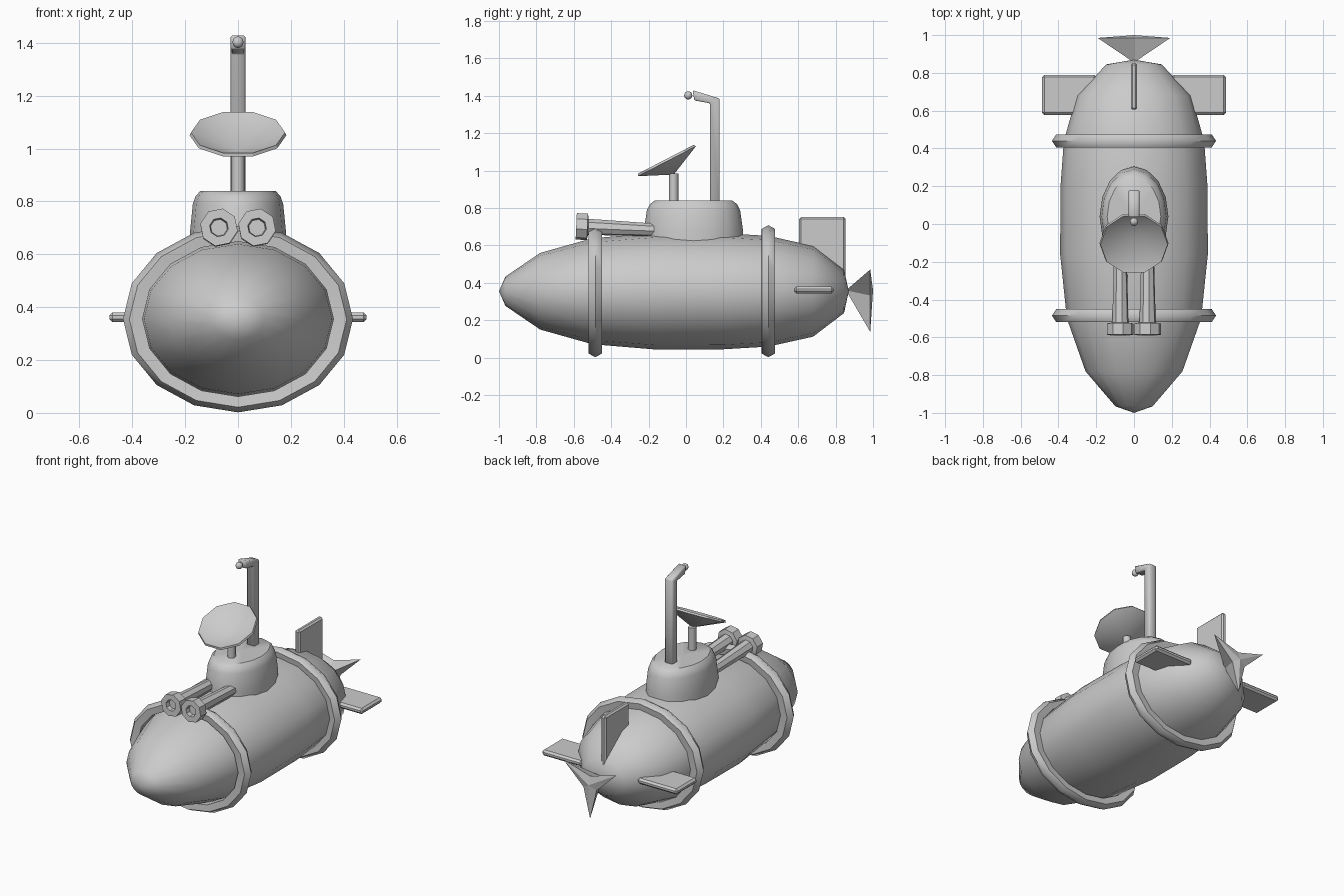
import bpy, bmesh
from math import sin, cos, pi, radians, atan2
from mathutils import Matrix, Vector

if "Cube" in bpy.data.objects:
    bpy.data.objects.remove(bpy.data.objects["Cube"])


def finish(bm, name, smooth=None):
    bmesh.ops.remove_doubles(bm, verts=bm.verts, dist=1e-5)
    bmesh.ops.recalc_face_normals(bm, faces=bm.faces)
    me = bpy.data.meshes.new(name)
    bm.to_mesh(me)
    bm.free()
    ob = bpy.data.objects.new(name, me)
    bpy.context.collection.objects.link(ob)
    if smooth:
        bpy.ops.object.select_all(action='DESELECT')
        bpy.context.view_layer.objects.active = ob
        ob.select_set(True)
        bpy.ops.object.shade_smooth_by_angle(angle=radians(smooth))
    return ob


def lathe(name, profile, n, matrix, closed=False, smooth=40, phase=0.0):
    """Revolve (radius, height) points around local z, then apply the matrix."""
    bm = bmesh.new()
    rings = []
    for r, h in profile:
        if r == 0:
            rings.append([bm.verts.new(matrix @ Vector((0, 0, h)))] * n)
        else:
            rings.append([bm.verts.new(matrix @ Vector((
                r * cos(phase + 2 * pi * i / n), r * sin(phase + 2 * pi * i / n), h)))
                for i in range(n)])
    pairs = list(zip(rings, rings[1:]))
    if closed:
        pairs.append((rings[-1], rings[0]))
    for a, b in pairs:
        for i in range(n):
            j = (i + 1) % n
            quad = list(dict.fromkeys((a[i], a[j], b[j], b[i])))
            if len(quad) > 2:
                bm.faces.new(quad)
    return finish(bm, name, smooth)


def place(loc, scale=(1, 1, 1), rot_x=0.0):
    return (Matrix.Translation(loc) @ Matrix.Rotation(rot_x, 4, 'X')
            @ Matrix.Diagonal((*scale, 1)))


def box(name, lo, hi, bevel=0.0):
    bm = bmesh.new()
    lo, hi = Vector(lo), Vector(hi)
    bmesh.ops.create_cube(bm, size=1, matrix=place((lo + hi) / 2, hi - lo))
    if bevel:
        bmesh.ops.bevel(bm, geom=bm.edges[:], offset=bevel, segments=1, affect='EDGES')
    return finish(bm, name)


ALONG_Y = -pi / 2      # turns local +z to +y

# Hull: elliptical lathe, pointed nose to rounded tail
hull = [(0, -1), (.25, -.965), (.65, -.78), (.9, -.5), (.99, -.16), (.985, .2),
        (.94, .44), (.77, .68), (.37, .845), (0, .87)]
lathe("hull", hull, 16, place((0, 0, .355), (.395, .315, 1), ALONG_Y), smooth=60)

# Two reinforcing bands around the hull
band = [(1, 0), (.945, .035), (.83, .03), (.83, -.03), (.945, -.035)]
for name, y in (("front_band", -.485), ("rear_band", .44)):
    lathe(name, band, 16, place((0, y, .355), (.435, .353, 1), ALONG_Y),
          closed=True, smooth=60)

# Conning tower
tower = [(0, .58), (1, .58), (1, .68), (.94, .79), (.88, .82), (.78, .84), (0, .84)]
lathe("conning_tower", tower, 16, place((0, .04, 0), (.182, .265, 1)), smooth=40)

# Periscope: bent side profile given thickness, with a lens ball
bm = bmesh.new()
side = [(.128, .8), (.18, .8), (.18, 1.385), (.035, 1.43), (.045, 1.375), (.128, 1.36)]
face = bm.faces.new([bm.verts.new((-.028, y, z)) for y, z in side])
ext = bmesh.ops.extrude_face_region(bm, geom=[face])
bmesh.ops.translate(bm, vec=(.056, 0, 0),
                    verts=[v for v in ext["geom"] if isinstance(v, bmesh.types.BMVert)])
bmesh.ops.bevel(bm, geom=bm.edges[:], offset=.006, segments=1, affect='EDGES')
finish(bm, "periscope", 50)
bm = bmesh.new()
bmesh.ops.create_uvsphere(bm, u_segments=10, v_segments=8, radius=.022,
                          matrix=Matrix.Translation((0, .012, 1.402)))
finish(bm, "periscope_lens", 60)

# Dish and its post: shallow ten-sided cone tipped forward
dish = [(0, -.08), (.183, 0), (.178, .012), (0, -.066)]
lathe("dish", dish, 10, place((0, -.102, 1.05), rot_x=atan2(.16, .31)), smooth=30)
lathe("dish_post", [(0, .8), (.025, .8), (.025, .985), (0, .985)], 8,
      place((0, -.066, 0)), smooth=50)

# Twin forward tubes with hollow eight-sided muzzles
tube = [(0, .03), (.032, .03), (.036, 0), (.072, 0), (.072, .06), (.044, .065),
        (.034, .43), (0, .43)]
for side_name, s in (("left", -1), ("right", 1)):
    lathe(side_name + "_tube", tube, 8,
          place((.072 * s, -.587, .702), rot_x=ALONG_Y - .045), smooth=30, phase=pi / 16)
    # Diving planes
    x = sorted((.2 * s, .487 * s))
    box(side_name + "_diving_plane", (x[0], .578, .343), (x[1], .79, .38), .012)

# Rudder
box("rudder", (-.017, .605, .42), (.017, .853, .752), .01)

# Propeller: three-pointed star cone
bm = bmesh.new()
apex = bm.verts.new((0, .855, .36))
hub = bm.verts.new((0, 1, .36))
rim = []
for i in range(6):
    a, r = pi / 6 + i * pi / 3, (.055 if i % 2 else .222)
    rim.append(bm.verts.new((r * cos(a), .985, .36 + r * sin(a))))
for i in range(6):
    for tip in (apex, hub):
        bm.faces.new((rim[i], rim[(i + 1) % 6], tip))
finish(bm, "propeller")
